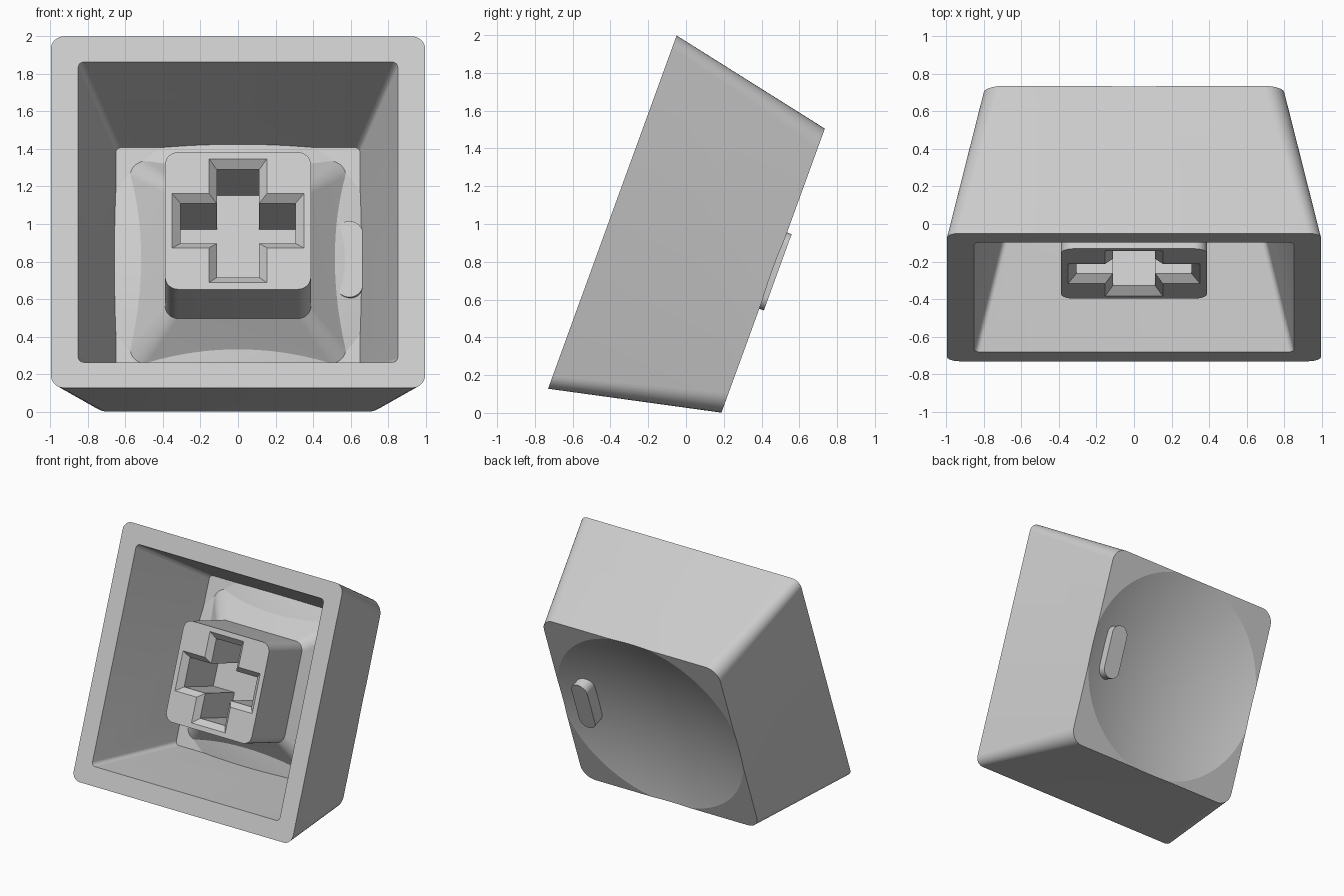
import bpy, bmesh
from math import sin, cos, pi, radians

old = bpy.data.objects.get("Cube")
if old:
    bpy.data.objects.remove(old, do_unlink=True)

grey = bpy.data.materials.new("light grey plastic")
grey.use_nodes = True
COLOUR = (0.6, 0.6, 0.6, 1)
grey.diffuse_color = COLOUR
grey.node_tree.nodes["Principled BSDF"].inputs["Base Color"].default_value = COLOUR

CURVE = 2.6        # radius of the dished top


# Sections: the open rim lies at depth 0, the dished top at depth 0.906
def rounded(hx, hy, r, depth, cx=0.0, steps=8):
    ring = []
    for k, (sx, sy) in enumerate([(1, 1), (-1, 1), (-1, -1), (1, -1)]):
        for i in range(steps + 1):
            a = (k + i / steps) * pi / 2
            ring.append((cx + sx * (hx - r) + r * cos(a), sy * (hy - r) + r * sin(a), -depth))
    return ring


def square(h, r, depth):
    return rounded(h, h, r, depth)


def circle(r, depth, n=96):
    return [(r * cos(2 * pi * i / n), r * sin(2 * pi * i / n), -depth) for i in range(n)]


def plus(a, b, depth):
    quarter = [(a, b), (b, b), (b, a), (-b, a)]
    ring = []
    x_axis, y_axis = (1, 0), (0, 1)
    quarter = [(a, -b), (a, b), (b, b)]
    for k in range(4):
        for x, y in quarter:
            for _ in range(k):
                x, y = -y, x
            ring.append((x, y, -depth))
    return ring


def loft(name, rings):
    """Closed solid through sections with equal point counts."""
    bm = bmesh.new()
    loops = [[bm.verts.new(p) for p in ring] for ring in rings]
    for a, b in zip(loops, loops[1:]):
        for i in range(len(a)):
            j = (i + 1) % len(a)
            bm.faces.new((a[i], a[j], b[j], b[i]))
    bm.faces.new(loops[0])
    bm.faces.new(loops[-1])
    bmesh.ops.recalc_face_normals(bm, faces=bm.faces)
    mesh = bpy.data.meshes.new(name)
    bm.to_mesh(mesh)
    bm.free()
    mesh.materials.append(grey)
    obj = bpy.data.objects.new(name, mesh)
    bpy.context.collection.objects.link(obj)
    return obj


def bowl(name, radius, depth):
    """Spherical solid whose surface crosses the given depth at the given radius."""
    rings = []
    for i in range(1, 25):
        r = i * 0.05
        rings.append(circle(r, depth - (radius ** 2 - r ** 2) / (2 * CURVE)))
    rings.append(circle(1.2, 1.5))
    return loft(name, rings)


def cut(obj, cutter):
    cutter.hide_render = True
    mod = obj.modifiers.new("cut", 'BOOLEAN')
    mod.operation = 'DIFFERENCE'
    mod.solver = 'EXACT'
    mod.object = cutter
    bpy.context.view_layer.update()
    graph = bpy.context.evaluated_depsgraph_get()
    mesh = bpy.data.meshes.new_from_object(obj.evaluated_get(graph))
    obj.modifiers.clear()
    obj.data = mesh
    bpy.data.objects.remove(cutter, do_unlink=True)


# Tapered shell, hollowed from the rim, with a dished top
shell = loft("cap_shell", [square(0.995, 0.07, 0), square(0.8, 0.11, 0.906)])
cavity = loft("cavity_cutter", [square(0.863, 0.03, -0.05), square(0.85, 0.03, 0),
                                square(0.65, 0.03, 0.78)])
cut(cavity, bowl("inner_bulge", 0.765, 0.78))
cut(shell, cavity)
cut(shell, bowl("dish_cutter", 0.8175, 0.906))

# Stem post with a flared foot and a chamfered cross socket
stem = loft("stem", [square(0.388, 0.07, 0.134), square(0.388, 0.07, 0.588),
                     square(0.575, 0.09, 0.78), square(0.575, 0.09, 0.79)])
cut(stem, bowl("stem_trim", 0.8175, 0.87))
cut(stem, loft("socket_cutter", [plus(0.39, 0.193, 0.094), plus(0.35, 0.153, 0.134),
                                 plus(0.305, 0.113, 0.177), plus(0.305, 0.113, 0.58)]))

# Raised finger-locating bar
bar = loft("locating_bar", [rounded(0.0725, 0.215, 0.072, d, 0.592) for d in (0.73, 0.932)])

# Tip the whole cap onto its edge and finish the shading
for obj in (shell, stem, bar):
    obj.rotation_euler = (radians(70), 0, 0)
    obj.location = (0, -0.39, 1.063)
    for face in obj.data.polygons:
        face.use_smooth = True
    obj.data.set_sharp_from_angle(angle=radians(15))
